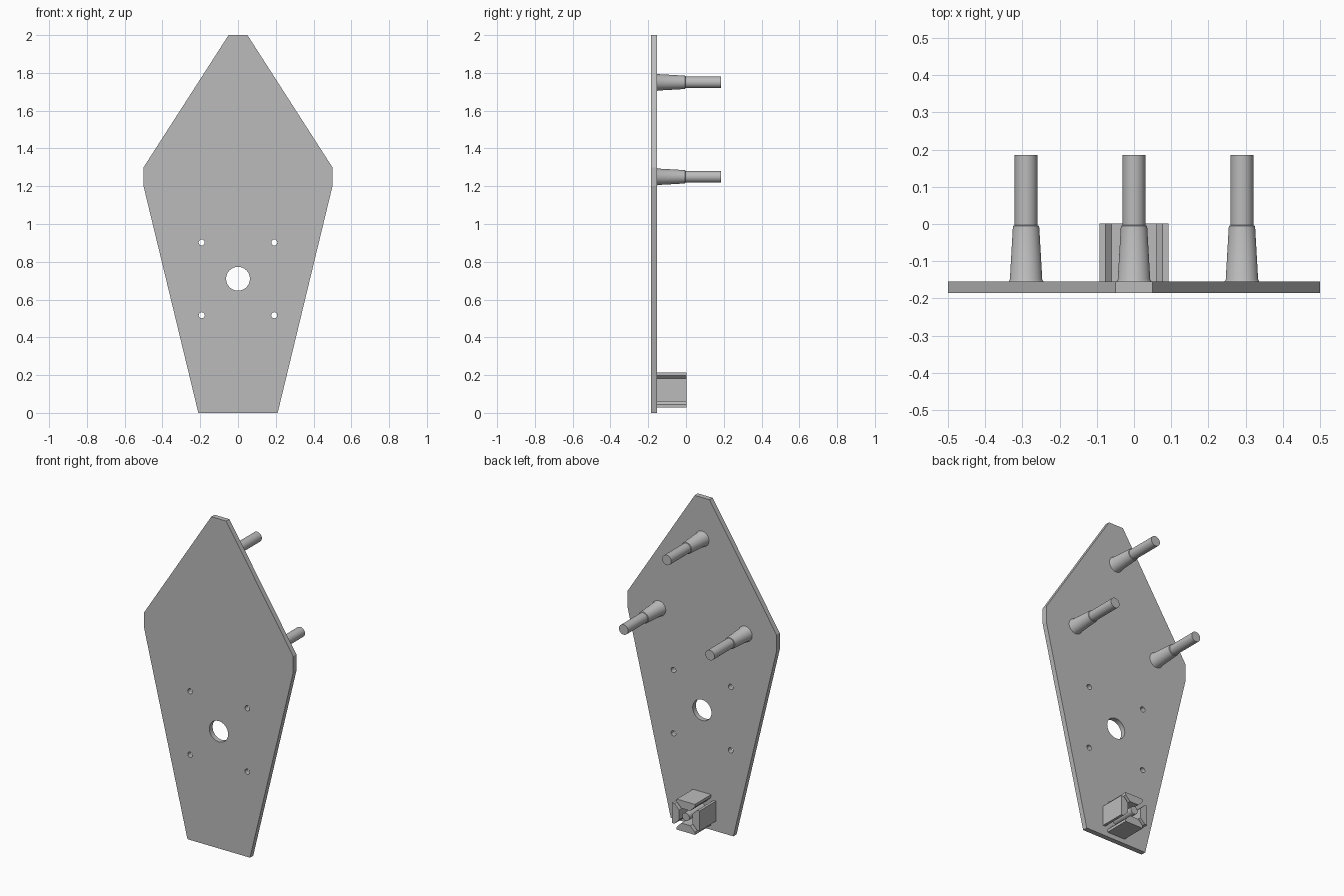
import bpy, bmesh, math
from mathutils import Matrix

if "Cube" in bpy.data.objects:
    bpy.data.objects.remove(bpy.data.objects["Cube"])

BACK = -0.154          # rear face of the plate
gray = bpy.data.materials.new("plain_gray")
gray.diffuse_color = (0.5, 0.5, 0.5, 1)
gray.use_nodes = True
gray.node_tree.nodes["Principled BSDF"].inputs["Base Color"].default_value = gray.diffuse_color


def finish(obj, angle=30):
    obj.data.materials.clear()
    obj.data.materials.append(gray)
    bpy.ops.object.select_all(action='DESELECT')
    obj.select_set(True)
    bpy.context.view_layer.objects.active = obj
    bpy.ops.object.shade_smooth_by_angle(angle=math.radians(angle))


def mesh_object(name, bm):
    bmesh.ops.recalc_face_normals(bm, faces=bm.faces)
    me = bpy.data.meshes.new(name)
    bm.to_mesh(me)
    bm.free()
    obj = bpy.data.objects.new(name, me)
    bpy.context.collection.objects.link(obj)
    finish(obj)
    return obj


def circle(x, z, r, n):
    return [(x + r * math.cos(2 * math.pi * i / n),
             z + r * math.sin(2 * math.pi * i / n)) for i in range(n)]


def lathe(name, x, z, profile, n=40):
    """Turn (radius, y) pairs around an axis along y, with capped ends."""
    bm = bmesh.new()
    rings = [[bm.verts.new((px, y, pz)) for px, pz in circle(x, z, r, n)]
             for r, y in profile]
    for a, b in zip(rings, rings[1:]):
        for i in range(n):
            j = (i + 1) % n
            bm.faces.new((a[i], a[j], b[j], b[i]))
    bm.faces.new(rings[0])
    bm.faces.new(rings[-1])
    return mesh_object(name, bm)


# Kite-shaped plate with one large and four small holes
half = [(0.21, 0), (0.5, 1.2), (0.5, 1.3), (0.05, 2)]
outline = half + [(-x, z) for x, z in reversed(half)]
loops = [outline, circle(0, 0.71, 0.063, 48)]
loops += [circle(sx * 0.192, z, 0.016, 24) for sx in (-1, 1) for z in (0.517, 0.902)]
curve = bpy.data.curves.new("plate", 'CURVE')
curve.dimensions = '2D'
curve.fill_mode = 'BOTH'
curve.extrude = 0.0155
for loop in loops:
    s = curve.splines.new('POLY')
    s.points.add(len(loop) - 1)
    for p, (x, z) in zip(s.points, loop):
        p.co = (x, z, 0, 1)
    s.use_cyclic_u = True
plate = bpy.data.objects.new("plate", curve)
bpy.context.collection.objects.link(plate)
bpy.context.view_layer.objects.active = plate
plate.select_set(True)
bpy.ops.object.convert(target='MESH')
plate = bpy.context.view_layer.objects.active
bm = bmesh.new()
bm.from_mesh(plate.data)
bmesh.ops.remove_doubles(bm, verts=bm.verts, dist=1e-5)
bm.transform(Matrix.Translation((0, -0.1695, 0)) @ Matrix.Rotation(math.pi / 2, 4, 'X'))
bmesh.ops.recalc_face_normals(bm, faces=bm.faces)
bm.to_mesh(plate.data)
bm.free()
finish(plate, 10)

# Three stepped pins: flared foot, tapered sleeve, straight rod
pin = [(0.0465, BACK), (0.0435, BACK + 0.005), (0.0355, -0.009),
       (0.0345, -0.005), (0.0305, -0.003), (0.0305, 0.185)]
for name, x, z in (("pin_top", 0, 1.75), ("pin_left", -0.29, 1.25), ("pin_right", 0.29, 1.25)):
    lathe(name, x, z, pin)

# Rail plug: four wedge blocks around a round core
CZ = 0.121
wedge = [(-0.061, 0.0925), (0.061, 0.0925), (0.061, 0.076),
         (0.030, 0.045), (-0.030, 0.045), (-0.061, 0.076)]
for k, side in enumerate(("top", "right", "bottom", "left")):
    bm = bmesh.new()
    face = bm.faces.new([bm.verts.new((x, BACK, z)) for x, z in wedge])
    ext = bmesh.ops.extrude_face_region(bm, geom=[face], use_keep_orig=True)
    bmesh.ops.translate(bm, vec=(0, 0.002 - BACK, 0),
                        verts=[v for v in ext['geom'] if isinstance(v, bmesh.types.BMVert)])
    bm.transform(Matrix.Translation((0, 0, CZ)) @ Matrix.Rotation(k * math.pi / 2, 4, 'Y'))
    mesh_object("plug_block_" + side, bm)
lathe("plug_core", 0, CZ, [(0.024, BACK), (0.024, 0.002)], 32)
